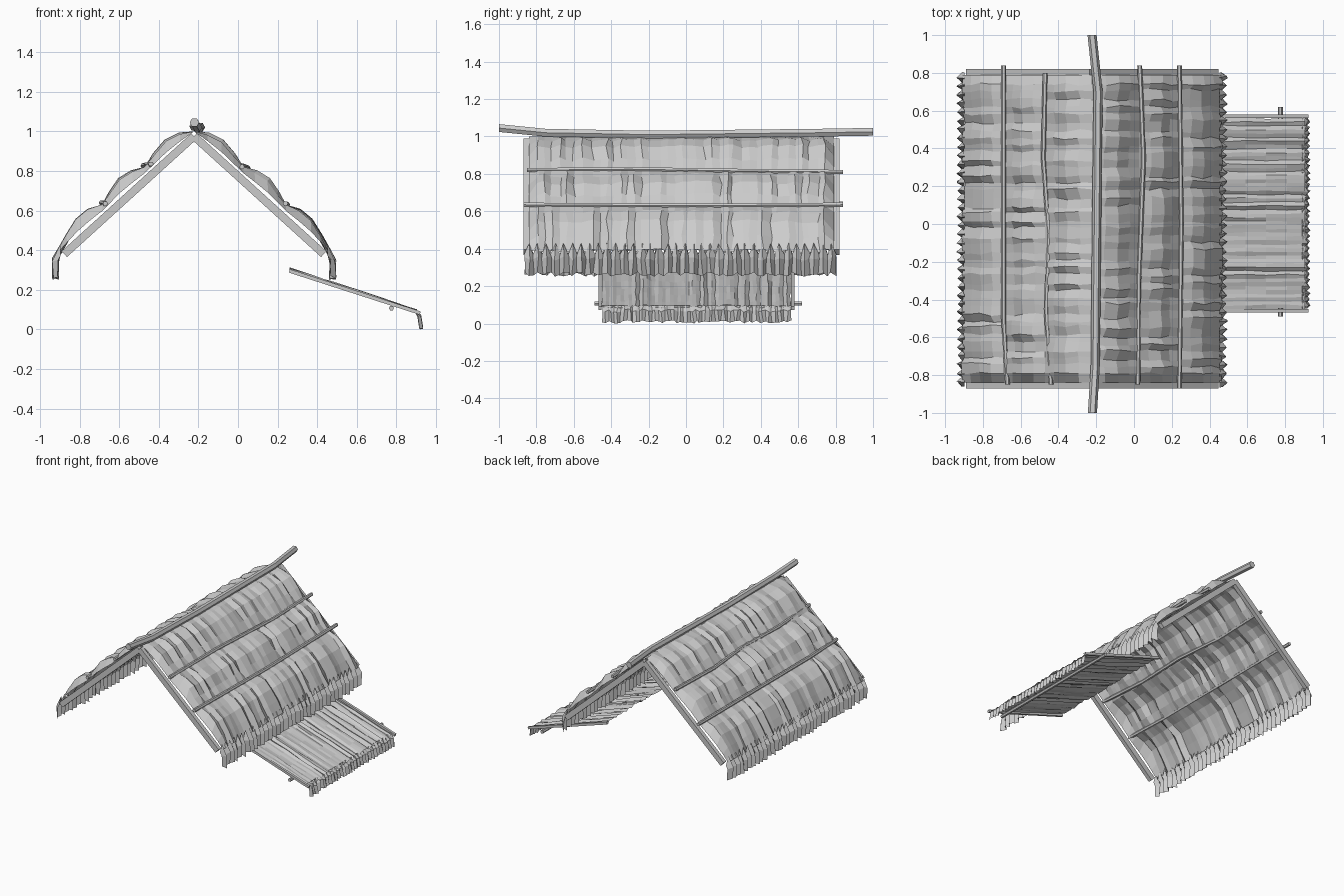
import bpy, math, random
from mathutils import Vector

random.seed(4)
if "Cube" in bpy.data.objects:
    bpy.data.objects.remove(bpy.data.objects["Cube"])

grey = bpy.data.materials.new("straw_grey")
grey.use_nodes = True
grey.diffuse_color = (0.6, 0.6, 0.6, 1)
grey.node_tree.nodes["Principled BSDF"].inputs["Base Color"].default_value = (0.6, 0.6, 0.6, 1)

RIDGE_X = -0.222
FRONT, BACK = -0.84, 0.79


def add_mesh(name, verts, faces):
    mesh = bpy.data.meshes.new(name)
    mesh.from_pydata(verts, [], faces)
    mesh.materials.append(grey)
    obj = bpy.data.objects.new(name, mesh)
    bpy.context.collection.objects.link(obj)
    return obj


def sheet(name, columns):
    """Skin a grid of points given as a list of equal-length columns."""
    rows = len(columns[0])
    verts = [p for col in columns for p in col]
    faces = []
    for c in range(len(columns) - 1):
        for r in range(rows - 1):
            a, b = c * rows + r, (c + 1) * rows + r
            faces.append((a, a + 1, b + 1, b))
    return add_mesh(name, verts, faces)


def pole(name, path, radius, sides=6):
    """Faceted pole following a bent path."""
    path = [Vector(p) for p in path]
    axis = (path[-1] - path[0]).normalized()
    u = axis.cross(Vector((0, 0, 1))).normalized()
    v = u.cross(axis)
    verts, faces = [], []
    for p in path:
        for k in range(sides):
            t = math.tau * k / sides
            verts.append(p + radius * (math.cos(t) * u + math.sin(t) * v))
    for i in range(len(path) - 1):
        for k in range(sides):
            a, b = i * sides + k, i * sides + (k + 1) % sides
            faces.append((a, b, b + sides, a + sides))
    faces.append(tuple(range(sides))[::-1])
    faces.append(tuple(range(len(verts) - sides, len(verts))))
    return add_mesh(name, verts, faces)


def beam(name, start, end, wide, deep):
    """Square beam in the xz plane, its depth across the slope."""
    a, b = Vector(start), Vector(end)
    n = (b - a).normalized().cross(Vector((0, 1, 0))) * deep / 2
    w = Vector((0, wide / 2, 0))
    verts = [p + s for p in (a, b) for s in (n + w, n - w, -n - w, -n + w)]
    faces = [(0, 1, 2, 3), (7, 6, 5, 4)]
    faces += [(k, k + 4, (k + 1) % 4 + 4, (k + 1) % 4) for k in range(4)]
    return add_mesh(name, verts, faces)


# Slope profile: distance from the ridge line and height, three bulging courses
profile = [(0.0, 1.0), (0.07, 0.985), (0.14, 0.95), (0.2, 0.88), (0.25, 0.82),
           (0.31, 0.795), (0.375, 0.755), (0.42, 0.69), (0.465, 0.63),
           (0.53, 0.6), (0.59, 0.55), (0.64, 0.47), (0.685, 0.39)]
valleys = (0, 4, 8)
normal = Vector((0.68, 0, 0.73))


def thatch_slope(name, side):
    count = 38
    ys = [FRONT, FRONT + 0.05]
    step = (BACK - FRONT - 0.1) / count
    ys += [FRONT + 0.05 + step * (i + random.uniform(-0.3, 0.3)) for i in range(1, count)]
    ys += [BACK - 0.05, BACK]
    columns = []
    for i, y in enumerate(ys):
        end = i in (0, len(ys) - 1)
        bumps = [random.uniform(-0.02, 0.012) for _ in range(3)]
        col = []
        for r, (d, z) in enumerate(profile):
            p = Vector((d, y, z))
            chord = 1.0 - d * 0.89
            if end:
                # the sheet tucks down onto the end rafters
                p.z += (chord - z) * 0.75
            elif r not in valleys:
                p += normal * bumps[min(2, (r - 1) // 4)]
                p.y += random.uniform(-0.008, 0.008)
            col.append((RIDGE_X + side * p.x, p.y, p.z))
        columns.append(col)
    return sheet(name, columns)


def fringe(name, rows, y0, y1, count, zig, jag, side=1, origin=0.0):
    """Pleated hanging straw; zig widens towards the tips."""
    columns = []
    for i in range(count + 1):
        y = y0 + (y1 - y0) * i / count
        out = 1 if i % 2 else -1
        drop = random.uniform(0, jag)
        col = []
        for r, (d, z) in enumerate(rows):
            amount = zig * min(1, r) * random.uniform(0.5, 1.1)
            height = z + drop if r else z + (0.03 * out if jag > 0.02 else 0)
            shift = random.uniform(-0.006, 0.006)
            col.append((origin + side * (d + out * amount), y + shift, height))
        columns.append(col)
    return sheet(name, columns)


for label, side in (("left", 1), ("right", -1)):
    thatch_slope(label + "_thatch", side)
    fringe(label + "_eave_fringe", [(0.675, 0.40), (0.7, 0.335), (0.7, 0.25)],
           -0.86, 0.8, 72, 0.017, 0.025, side, RIDGE_X)
    for end, y in (("front", -0.855), ("back", 0.805)):
        beam(f"{label}_{end}_rafter", (RIDGE_X, y, 0.975),
             (RIDGE_X + side * 0.655, y, 0.38), 0.03, 0.04)

# Poles that tie down the thatch
tie_poles = {
    "right_lower_pole": [(-0.67, -0.85, 0.635), (-0.69, -0.5, 0.64), (-0.69, 0.84, 0.64)],
    "right_upper_pole": [(-0.44, -0.85, 0.835), (-0.465, -0.45, 0.83), (-0.45, -0.05, 0.83),
                         (-0.48, 0.35, 0.825), (-0.47, 0.8, 0.83)],
    "left_upper_pole": [(0.02, -0.85, 0.82), (0.025, -0.3, 0.825), (0.05, 0.35, 0.815),
                        (0.03, 0.84, 0.81)],
    "left_lower_pole": [(0.24, -0.87, 0.635), (0.25, 0, 0.63), (0.24, 0.84, 0.635)],
}
for name, path in tie_poles.items():
    pole(name, path, 0.013)

pole("ridge_pole", [(-0.22, -1, 1.045), (-0.205, -0.75, 1.02), (-0.2, -0.2, 1.01),
                    (-0.19, 0.7, 1.02), (-0.222, 1, 1.025)], 0.024)


# Low awning beside the left eave
def awning_height(x):
    return 0.3 - (x - 0.26) * 0.33


awning = []
for i in range(51):
    y = -0.45 + 1.01 * i / 50
    lift = random.uniform(-0.006, 0.012)
    awning.append([(x, y + random.uniform(-0.004, 0.004),
                    awning_height(x) + lift + random.uniform(-0.004, 0.004))
                   for x in (0.26, 0.37, 0.48, 0.59, 0.7, 0.81, 0.905)])
sheet("awning_thatch", awning)
fringe("awning_fringe", [(0.89, 0.095), (0.915, 0.06), (0.925, 0.0)],
       -0.45, 0.56, 60, 0.009, 0.018)
for end, y in (("front", -0.46), ("back", 0.57)):
    beam(f"awning_{end}_rafter", (0.26, y, 0.295), (0.92, y, 0.082), 0.018, 0.018)
pole("awning_cross_pole", [(0.775, -0.49, 0.107), (0.775, 0.62, 0.107)], 0.013)
